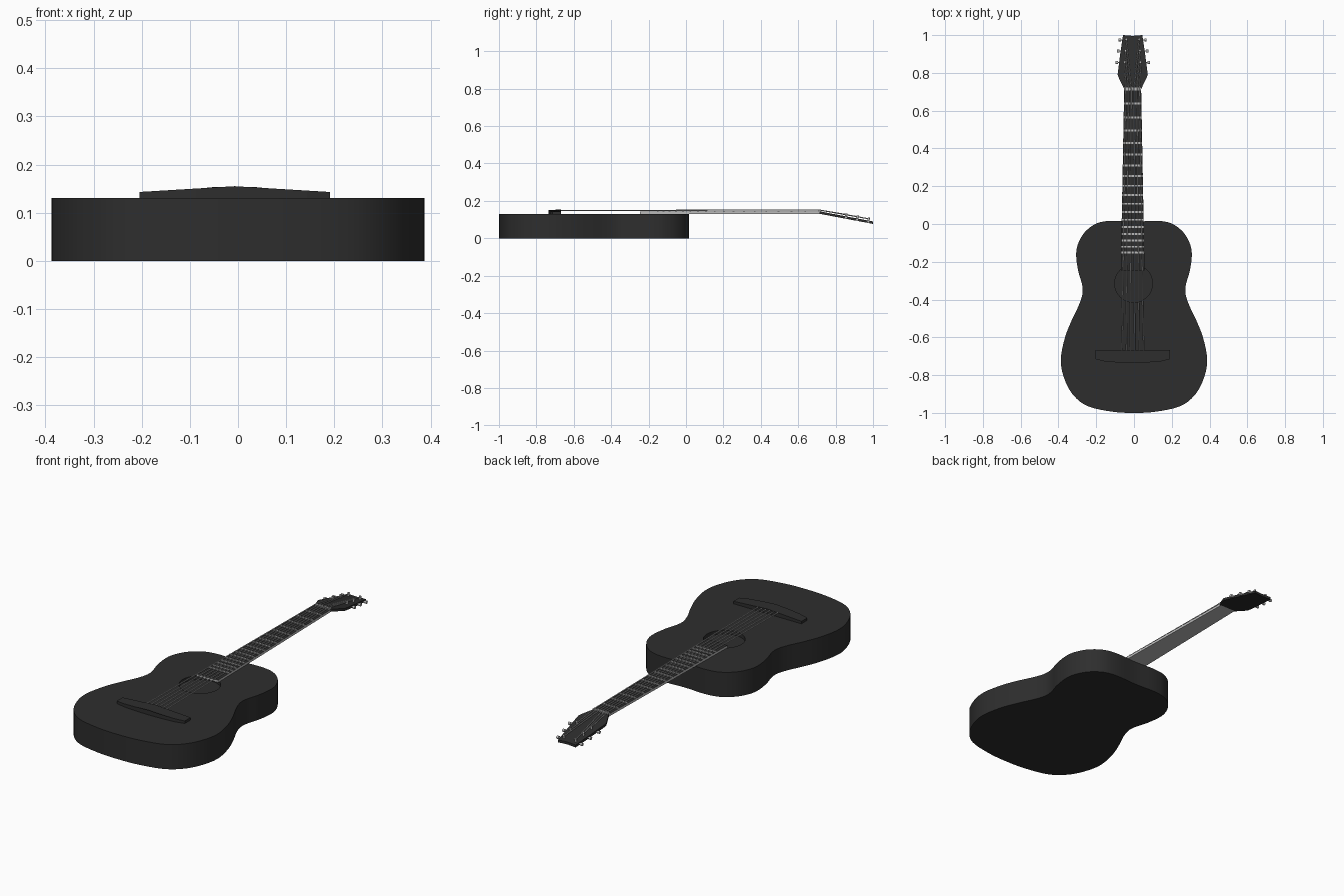
import bpy, bmesh, math
from mathutils import Vector

if "Cube" in bpy.data.objects:
    bpy.data.objects.remove(bpy.data.objects["Cube"])


def material(name, v):
    m = bpy.data.materials.new(name)
    m.diffuse_color = (v, v, v, 1)
    m.use_nodes = True
    m.node_tree.nodes["Principled BSDF"].inputs["Base Color"].default_value = m.diffuse_color
    return m


DARK = material("charcoal", 0.027)
LIGHT = material("pale_metal", 0.5)
CX = -0.007          # neck and bridge sit slightly left of the body centre


def finish(name, bm, mats, smooth=False):
    bmesh.ops.recalc_face_normals(bm, faces=bm.faces)
    me = bpy.data.meshes.new(name)
    bm.to_mesh(me)
    bm.free()
    for m in mats:
        me.materials.append(m)
    ob = bpy.data.objects.new(name, me)
    bpy.context.collection.objects.link(ob)
    if smooth:
        bpy.ops.object.select_all(action='DESELECT')
        ob.select_set(True)
        bpy.context.view_layer.objects.active = ob
        bpy.ops.object.shade_smooth_by_angle(angle=math.radians(35))
    return ob


def prism(outline, bottom, top):
    """Closed prism over an outline; bottom and top are functions of x, y."""
    bm = bmesh.new()
    lo = [bm.verts.new((x, y, bottom(x, y))) for x, y in outline]
    hi = [bm.verts.new((x, y, top(x, y))) for x, y in outline]
    bm.faces.new(lo)
    bm.faces.new(hi)
    n = len(outline)
    for i in range(n):
        j = (i + 1) % n
        bm.faces.new((lo[i], lo[j], hi[j], hi[i]))
    return bm


def mirrored(half, cx=0.0):
    """Full outline from its right half (top to bottom)."""
    left = [(-x, y) for x, y in reversed(half) if x > 1e-6]
    return [(cx + x, y) for x, y in half + left]


def rounded(points, steps=5):
    """Closed smooth curve through the points."""
    out, n = [], len(points)
    for i in range(n):
        a, b, c, d = (Vector(points[(i + k) % n]) for k in (-1, 0, 1, 2))
        for s in range(steps):
            t = s / steps
            p = 0.5 * (2 * b + (c - a) * t + (2 * a - 5 * b + 4 * c - d) * t * t
                       + (3 * b - 3 * c + d - a) * t ** 3)
            out.append((p.x, p.y))
    return out


def rod(name, points, radius, mat):
    cu = bpy.data.curves.new(name, 'CURVE')
    cu.dimensions = '3D'
    cu.bevel_depth = radius
    cu.bevel_resolution = 2
    cu.use_fill_caps = True
    sp = cu.splines.new('POLY')
    sp.points.add(len(points) - 1)
    for p, co in zip(sp.points, points):
        p.co = (*co, 1)
    cu.materials.append(mat)
    ob = bpy.data.objects.new(name, cu)
    bpy.context.collection.objects.link(ob)


# Body
half = [(0, 0.012), (0.12, 0.017), (0.20, 0.002), (0.262, -0.045), (0.298, -0.11),
        (0.306, -0.17), (0.295, -0.25), (0.275, -0.32), (0.273, -0.37),
        (0.292, -0.43), (0.33, -0.51), (0.365, -0.60), (0.387, -0.71),
        (0.375, -0.80), (0.33, -0.895), (0.25, -0.962), (0.12, -0.993), (0, -1.0)]
body = finish("body", prism(rounded(mirrored(half)), lambda x, y: 0, lambda x, y: 0.13),
              [DARK], True)

# Sound hole, cut as a shallow recess
ring = [(0.1 * math.cos(a * math.pi / 24) - 0.002, 0.1 * math.sin(a * math.pi / 24) - 0.315)
        for a in range(48)]
cutter = finish("sound_hole_cutter",
                prism(ring, lambda x, y: 0.11, lambda x, y: 0.2), [DARK])
cutter.hide_render = True
cutter.hide_viewport = True
cut = body.modifiers.new("sound_hole", 'BOOLEAN')
cut.operation = 'DIFFERENCE'
cut.solver = 'EXACT'
cut.object = cutter

# Bridge, peaked along its centre line
bridge = [(0, -0.667), (0.198, -0.667), (0.198, -0.715), (0.15, -0.727), (0.08, -0.733), (0, -0.735)]
bm = prism(mirrored(bridge, CX), lambda x, y: 0.129,
           lambda x, y: 0.155 - 0.012 * abs(x - CX) / 0.198)
finish("bridge", bm, [DARK])

# Neck: pale sides and underside, dark playing face
NUT, END, SCALE = 0.715, -0.245, 1.385


def neck_half(y):
    return 0.045 + 0.018 * (NUT - y) / (NUT - END)


neck = [(neck_half(y), y) for y in (0.73, END)]
bm = prism(mirrored(neck, CX), lambda x, y: 0.129, lambda x, y: 0.142)
bm.normal_update()
bmesh.ops.recalc_face_normals(bm, faces=bm.faces)
for f in bm.faces:
    f.material_index = 1 if f.normal.z > 0.5 else 0
finish("neck", bm, [LIGHT, DARK])

# Nut and frets, spaced by equal temperament
for i in range(18):
    y = NUT - SCALE * (1 - 2 ** (-i / 12))
    w = neck_half(y)
    t = 0.007 if i == 0 else 0.005
    strip = [(CX - w, y - t), (CX + w, y - t), (CX + w, y + t), (CX - w, y + t)]
    h = 0.149 if i == 0 else 0.146
    finish("nut" if i == 0 else f"fret_{i}",
           prism(strip, lambda x, y: 0.1415, lambda x, y: h), [LIGHT])


# Headstock, tilted back
def head_z(x, y):
    return 0.143 - 0.053 * (y - 0.72) / 0.28


head = [(0, 0.996), (0.051, 1.0), (0.066, 0.90), (0.08, 0.79), (0.072, 0.77), (0.045, 0.715)]
finish("headstock", prism(mirrored(head, CX), lambda x, y: head_z(x, y) - 0.013, head_z), [DARK])

# Tuning pegs and strings
for side in (-1, 1):
    for k, y in enumerate((0.855, 0.915, 0.975)):
        z = head_z(0, y)
        edge = 0.051 + 0.029 * (1 - y) / 0.21
        px = CX + side * (0.042 - 0.004 * k)
        rod("tuning_post", [(px, y, z - 0.002), (px, y + 0.003, z + 0.016)], 0.006, LIGHT)
        rod("peg_shaft", [(CX + side * (edge - 0.01), y, z - 0.006),
                          (CX + side * (edge + 0.01), y, z - 0.006)], 0.003, LIGHT)
        rod("peg_button", [(CX + side * (edge + 0.008), y, z - 0.006),
                           (CX + side * (edge + 0.02), y, z - 0.006)], 0.008, LIGHT)
        s = side * (2.5 - k) / 2.5
        rod("string", [(CX + s * 0.057, -0.675, 0.149), (CX + s * 0.037, NUT, 0.151),
                       (px, y, z + 0.01)], 0.0028, LIGHT)
